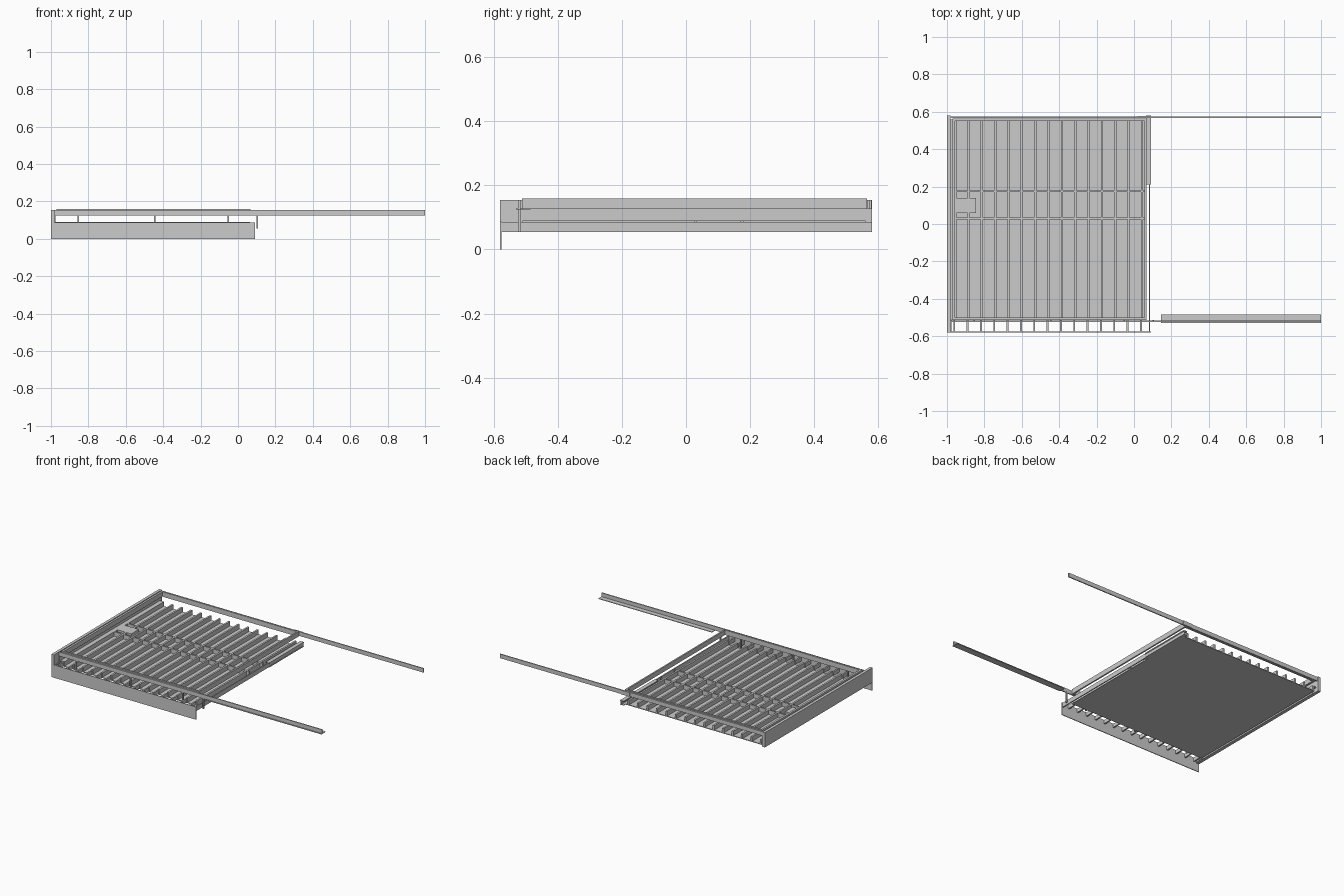
import bpy, bmesh


def boxes(name, items):
    """One object made of boxes given as (x0, x1, y0, y1, z0, z1)."""
    bm = bmesh.new()
    for x0, x1, y0, y1, z0, z1 in items:
        verts = bmesh.ops.create_cube(bm, size=1)["verts"]
        for v in verts:
            v.co = ((x0 + x1) / 2 + v.co.x * (x1 - x0),
                    (y0 + y1) / 2 + v.co.y * (y1 - y0),
                    (z0 + z1) / 2 + v.co.z * (z1 - z0))
    mesh = bpy.data.meshes.new(name)
    bm.to_mesh(mesh)
    bm.free()
    obj = bpy.data.objects.new(name, mesh)
    bpy.context.collection.objects.link(obj)
    return obj


PITCH = 0.0713

# Deck sheet with ribs running front to back
boxes("deck_sheet", [(-0.965, 0.065, -0.51, 0.56, 0.055, 0.06)])
boxes("ribs", [(-0.962 + i * PITCH, -0.950 + i * PITCH, -0.51, 0.56, 0.06, 0.09)
               for i in range(15)])

# Two cross bars and the small junction box
boxes("cross_bars", [(-0.96, 0.065, y - 0.005, y + 0.005, 0.06, 0.09)
                     for y in (0.03, 0.175)])
boxes("junction_box", [(-0.965, -0.845, 0.06, 0.14, 0.06, 0.09)])

# Hanging fascia at the front and the brackets that carry it
boxes("front_fascia", [(-1.0, 0.09, -0.58, -0.575, 0.0, 0.087)])
boxes("fascia_brackets", [(-0.966 + i * PITCH, -0.956 + i * PITCH,
                           -0.576, -0.51, 0.06, 0.085) for i in range(15)]
      + [(-0.985, -0.975, -0.576, -0.51, 0.06, 0.085)])

# Left side beam with inner ledges
boxes("left_beam", [(-1.0, -0.98, -0.58, 0.58, 0.055, 0.155)])
boxes("left_ledge", [(-0.982, -0.962, -0.51, 0.56, 0.084, 0.09),
                     (-0.982, -0.976, -0.51, 0.53, 0.055, 0.09)])

# Right side beam: full-length web, with a wide box on the rear part
boxes("right_web", [(0.079, 0.086, -0.58, 0.58, 0.055, 0.085)])
boxes("right_rear_flange", [(0.063, 0.09, 0.21, 0.58, 0.079, 0.086),
                            (0.063, 0.09, 0.21, 0.58, 0.055, 0.060)])

# Raised rim around the deck
boxes("upper_rim", [(-0.97, 0.066, -0.512, -0.5, 0.126, 0.159),
                    (-0.97, 0.066, 0.552, 0.564, 0.126, 0.159),
                    (-0.97, -0.956, -0.5, 0.552, 0.126, 0.159),
                    (0.056, 0.066, -0.5, 0.552, 0.126, 0.159)])

# Long front rail with its bottom flange and hanger tabs
boxes("front_rail", [(-0.99, 1.0, -0.524, -0.517, 0.126, 0.154)])
boxes("front_rail_flange", [(0.145, 1.0, -0.53, -0.485, 0.124, 0.128)])
boxes("hanger_tabs", [(x - 0.004, x + 0.004, -0.524, -0.514, 0.055, 0.13)
                      for x in (-0.98, -0.855, -0.445, -0.052, 0.103)])

# Long back rail with its joint plate
boxes("back_rail", [(-0.985, 1.0, 0.567, 0.574, 0.126, 0.154)])
boxes("back_joint_plate", [(0.02, 0.09, 0.572, 0.578, 0.126, 0.154)])
